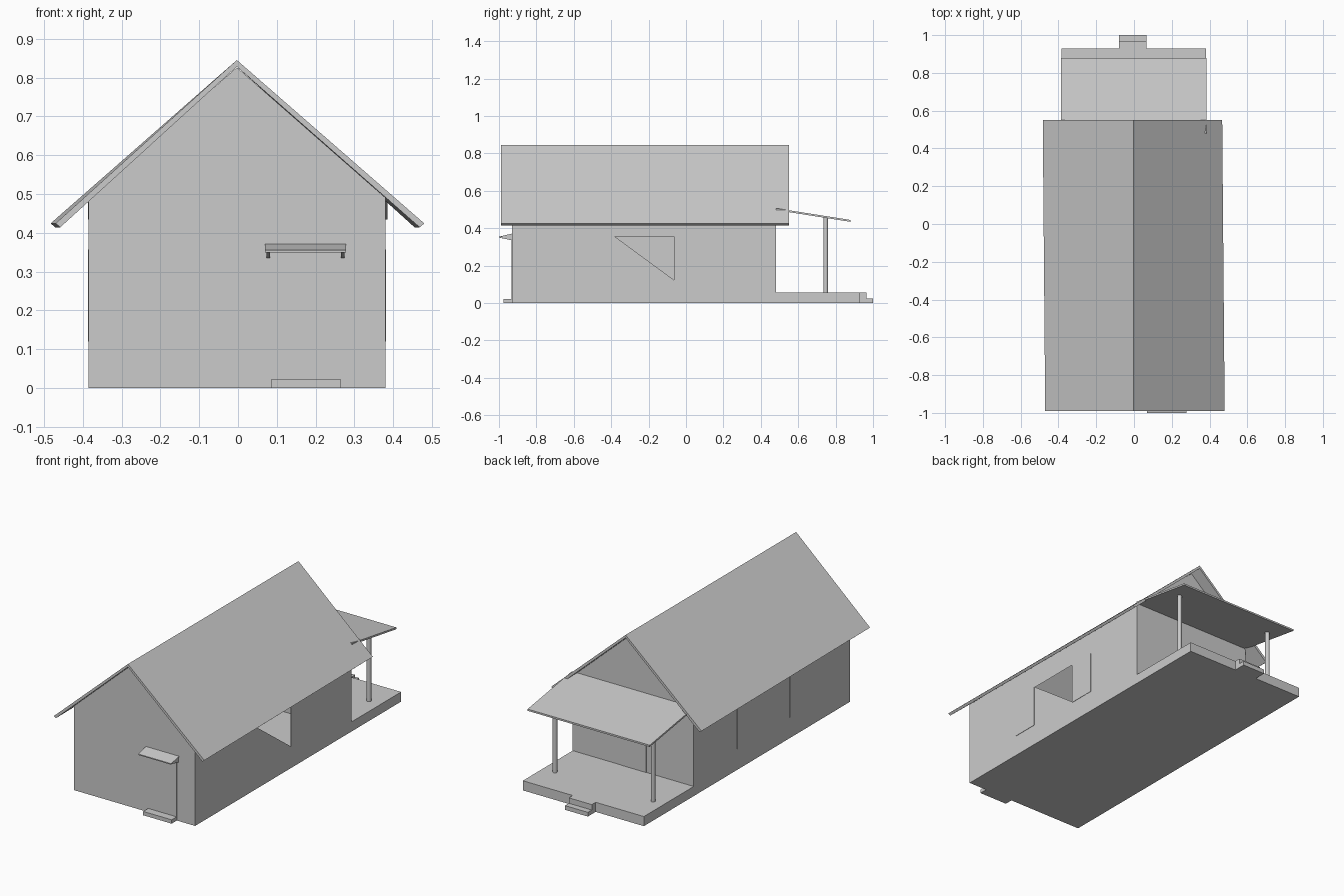
import bpy
from mathutils import Vector

if "Cube" in bpy.data.objects:
    bpy.data.objects.remove(bpy.data.objects["Cube"])


def make(name, verts, faces):
    mesh = bpy.data.meshes.new(name)
    mesh.from_pydata(verts, [], faces)
    mesh.update()
    ob = bpy.data.objects.new(name, mesh)
    bpy.context.collection.objects.link(ob)
    return ob


def loft(name, a, b):
    """Closed solid between two matching outlines."""
    n = len(a)
    faces = [(i, i + n, (i + 1) % n + n, (i + 1) % n) for i in range(n)]
    faces += [tuple(range(n)), tuple(reversed(range(n, 2 * n)))]
    return make(name, list(a) + list(b), faces)


def along_x(name, outline, x0, x1):
    """Side outline (y, z), counter-clockwise seen from +x."""
    return loft(name, [(x1, y, z) for y, z in outline],
                [(x0, y, z) for y, z in outline])


def box(name, x0, x1, y0, y1, z0, z1):
    return along_x(name, [(y0, z0), (y1, z0), (y1, z1), (y0, z1)], x0, x1)


XL, XR, YF, YB, EAVE, TOP = -0.385, 0.38, -0.93, 0.48, 0.49, 0.826

# Hollow house shell: gable ends, floor, and right wall with a triangular opening
gable = [(XL, 0), (XR, 0), (XR, EAVE), (-0.003, TOP), (XL, EAVE)]
verts = [(x, YF, z) for x, z in gable] + [(x, YB, z) for x, z in gable]
verts += [(XR, -0.38, 0.355), (XR, -0.06, 0.355), (XR, -0.06, 0.12)]
make("house_walls", verts, [
    (0, 1, 2, 3, 4), (9, 8, 7, 6, 5), (0, 5, 6, 1), (0, 4, 9, 5),
    (1, 6, 12), (1, 12, 10), (1, 10, 2), (2, 10, 11, 7), (11, 12, 6, 7)])


# Main roof, slightly skewed from front to back
def roof_outline(y, left, right):
    pts = [(-0.003, 0.845), (left, 0.424), (left + 0.012, 0.414),
           (-0.003, 0.828), (right - 0.012, 0.414), (right, 0.424)]
    return [Vector((x, y, z)) for x, z in pts]


f, b = roof_outline(-0.99, -0.47, 0.48), roof_outline(0.55, -0.483, 0.467)
loft("roof_left", f[:4], b[:4])
loft("roof_right", [f[0], f[3], f[4], f[5]], [b[0], b[3], b[4], b[5]])

# Shutters on both side walls
for side, x in (("left", XL), ("right", XR)):
    for i, y in enumerate((-0.54, -0.065)):
        box(f"shutter_{side}_{i + 1}", x - 0.002, x + 0.002, y, y + 0.155, 0.12, 0.357)

# Front door, step and canopy with brackets
box("front_door", 0.085, 0.265, YF - 0.002, YF + 0.002, 0.022, 0.35)
box("front_step", 0.085, 0.265, -0.977, YF, 0, 0.022)
along_x("front_canopy", [(-1.0, 0.349), (YF, 0.365), (YF, 0.371), (-1.0, 0.355)], 0.07, 0.278)
for i, x in enumerate((0.074, 0.266)):
    along_x(f"canopy_bracket_{i + 1}", [(-0.995, 0.349), (YF, 0.335), (YF, 0.366)], x, x + 0.008)

# Back porch: deck, steps, door, posts and lean-to roof
box("porch_deck", XL, XR, YB, 0.93, 0, 0.055)
box("porch_step_upper", -0.08, 0.065, 0.93, 0.965, 0, 0.055)
box("porch_step_lower", -0.08, 0.065, 0.965, 1.0, 0, 0.024)
box("back_door", -0.085, 0.07, YB - 0.002, YB + 0.002, 0.055, 0.36)
along_x("porch_roof", [(YB, 0.497), (0.88, 0.434), (0.88, 0.444), (YB, 0.507)], -0.387, 0.385)
for side, x in (("left", -0.315), ("right", 0.305)):
    bpy.ops.mesh.primitive_cylinder_add(vertices=16, radius=0.012, depth=0.405,
                                        location=(x, 0.747, 0.2575))
    bpy.context.object.name = f"porch_post_{side}"
    bpy.ops.object.shade_smooth_by_angle()
